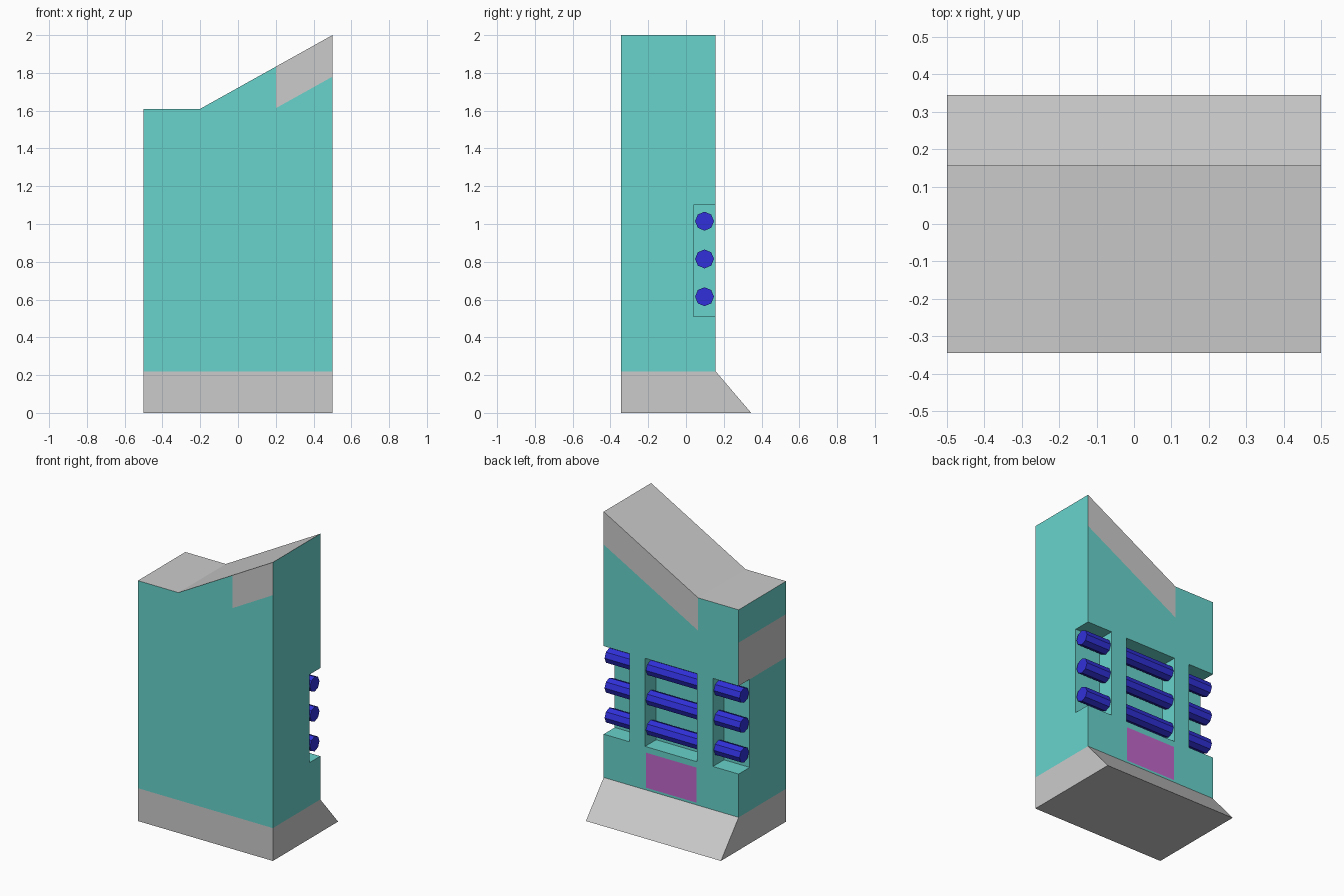
import bpy, bmesh, math
from mathutils import Matrix, Vector

if "Cube" in bpy.data.objects:
    bpy.data.objects.remove(bpy.data.objects["Cube"])

FRONT, BACK = -0.345, 0.157
BASE_Z, BAND = 0.22, 0.22


def material(name, rgb):
    m = bpy.data.materials.new(name)
    m.diffuse_color = (*rgb, 1)
    m.use_nodes = True
    m.node_tree.nodes["Principled BSDF"].inputs["Base Color"].default_value = m.diffuse_color
    return m


def make_object(name, bm):
    bmesh.ops.recalc_face_normals(bm, faces=bm.faces)
    me = bpy.data.meshes.new(name)
    bm.to_mesh(me)
    bm.free()
    ob = bpy.data.objects.new(name, me)
    bpy.context.collection.objects.link(ob)
    return ob


def slice_mesh(bm, point, normal):
    bmesh.ops.bisect_plane(bm, geom=bm.verts[:] + bm.edges[:] + bm.faces[:],
                           plane_co=point, plane_no=normal, dist=1e-5)


teal = material("teal", (0.14, 0.65, 0.60))
blue = material("blue", (0.03, 0.03, 0.70))
purple = material("purple", (0.53, 0.14, 0.59))

# Body: front profile with sloped roof, extruded in depth, foot flared at the back
profile = [(-0.5, 0), (0.5, 0), (0.5, 2), (-0.2, 1.61), (-0.5, 1.61)]
bm = bmesh.new()
face = bm.faces.new([bm.verts.new((x, FRONT, z)) for x, z in profile])
ext = bmesh.ops.extrude_face_region(bm, geom=[face])
bmesh.ops.translate(bm, vec=(0, BACK - FRONT, 0),
                    verts=[v for v in ext["geom"] if isinstance(v, bmesh.types.BMVert)])
slice_mesh(bm, (0, 0, BASE_Z), (0, 0, 1))
for v in bm.verts:
    if v.co.z < 0.01 and v.co.y > 0:
        v.co.y = -FRONT
body = make_object("body", bm)

# Three recesses in the back, the outer two open at the sides
bm = bmesh.new()
for x0, x1 in ((-0.7, -0.31), (-0.193, 0.193), (0.31, 0.7)):
    size = Vector((x1 - x0, 0.26, 0.59))
    mat = Matrix.Translation(((x0 + x1) / 2, 0.17, 0.805)) @ Matrix.Diagonal((*size, 1))
    bmesh.ops.create_cube(bm, size=1, matrix=mat)
cutter = make_object("recess_cutter", bm)
cutter.hide_render = True
mod = body.modifiers.new("recesses", "BOOLEAN")
mod.operation, mod.solver, mod.object = "DIFFERENCE", "EXACT", cutter
bpy.context.view_layer.objects.active = body
bpy.ops.object.modifier_apply(modifier=mod.name)
bpy.data.objects.remove(cutter)

# Painted areas: slice along the colour borders, then colour each face by position
body.data.materials.clear()
for m in (None, teal, purple):
    body.data.materials.append(m)
bm = bmesh.new()
bm.from_mesh(body.data)
slope = 0.39 / 0.7
for x in (-0.2, -0.187, 0.187, 0.2):
    slice_mesh(bm, (x, 0, 0), (1, 0, 0))
for z in (0.235, 0.47, 1.10, 1.39):
    slice_mesh(bm, (0, 0, z), (0, 0, 1))
slice_mesh(bm, (-0.2, 0, 1.61 - BAND), (-slope, 0, 1))
bm.normal_update()
for f in bm.faces:
    c, n = f.calc_center_median(), f.normal
    under_roof = c.z > 1.61 - BAND + slope * (c.x + 0.2)
    grey = (c.z < BASE_Z
            or (n.z > 0.5 and c.z > 1.5)
            or (n.y < -0.9 and c.x > 0.2 and under_roof)
            or (n.y > 0.9 and c.x > -0.2 and under_roof)
            or (n.x < -0.9 and c.x < -0.49 and 1.10 < c.z < 1.39))
    panel = n.y > 0.9 and c.y > 0.15 and abs(c.x) < 0.187 and 0.235 < c.z < 0.47
    f.material_index = 0 if grey else 2 if panel else 1
    f.smooth = False
bm.to_mesh(body.data)
bm.free()

# Horizontal eight-sided bars running through the recesses
for i in range(3):
    bm = bmesh.new()
    mat = Matrix.Translation((0, 0.098, 0.615 + 0.2 * i)) @ Matrix.Rotation(math.pi / 2, 4, "Y")
    bmesh.ops.create_cone(bm, cap_ends=True, segments=8, radius1=0.05, radius2=0.05,
                          depth=1.0, matrix=mat)
    bar = make_object(f"bar_{i + 1}", bm)
    bar.data.materials.append(blue)
